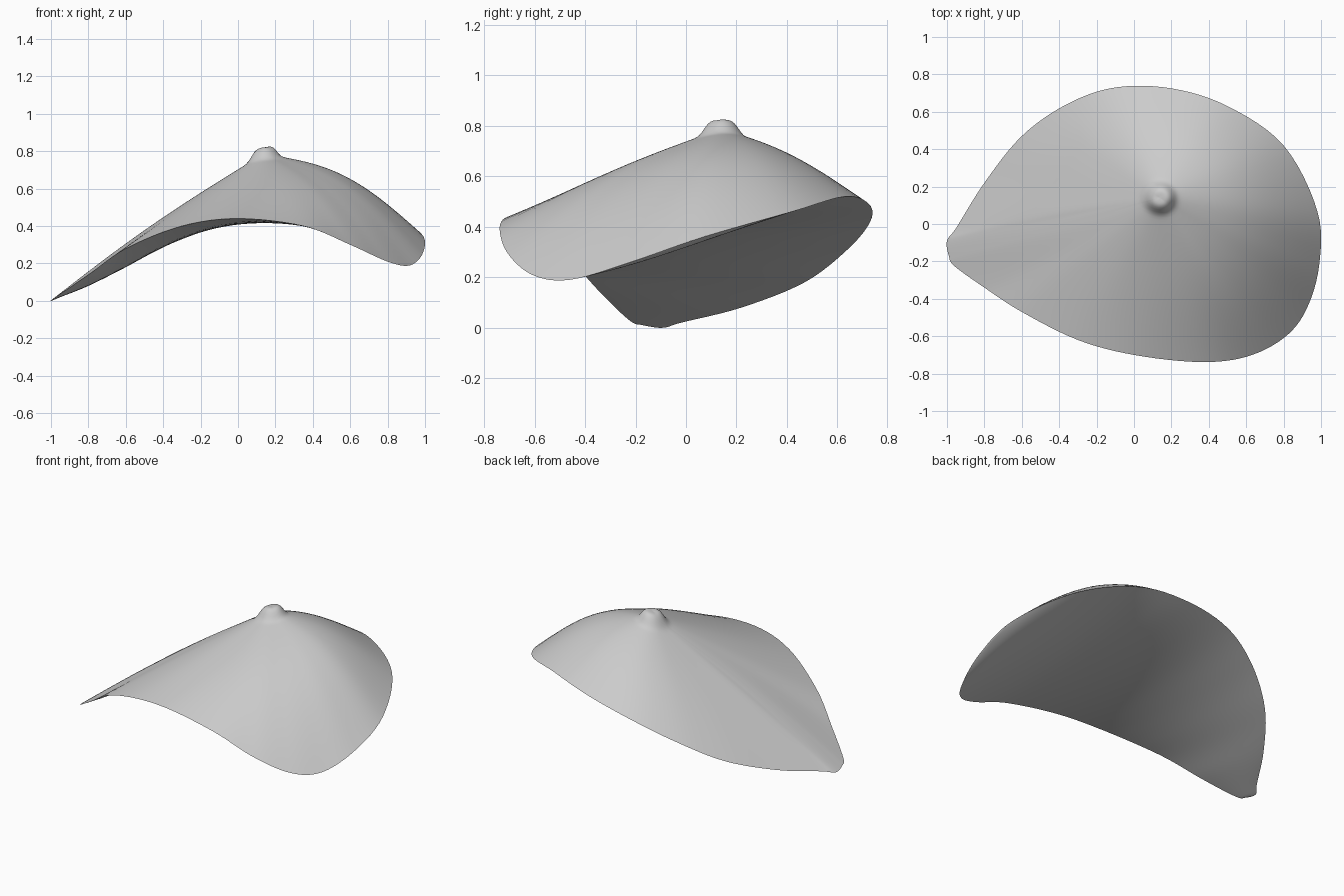
import bpy
import bmesh
import math
from mathutils import Vector

cube = bpy.data.objects.get("Cube")
if cube:
    bpy.data.objects.remove(cube, do_unlink=True)

# Rim control points, anticlockwise: x, y, height, outward bulge of the wall
RIM = [
    (-0.99, -0.17, 0.01, 0.03), (-0.96, -0.225, 0.03, 0.03),
    (-0.8, -0.34, 0.14, 0.02), (-0.6, -0.47, 0.28, 0.01),
    (-0.3, -0.62, 0.4, 0.005), (0, -0.7, 0.44, 0.005),
    (0.35, -0.738, 0.4, 0.03), (0.6, -0.71, 0.3, 0.07),
    (0.8, -0.61, 0.21, 0.1), (0.92, -0.46, 0.19, 0.12),
    (0.99, -0.22, 0.26, 0.12), (0.98, 0.07, 0.36, 0.11),
    (0.8, 0.42, 0.46, 0.08), (0.5, 0.63, 0.52, 0.05),
    (0.2, 0.725, 0.49, 0.04), (-0.1, 0.73, 0.42, 0.04),
    (-0.36, 0.64, 0.31, 0.04), (-0.6, 0.47, 0.18, 0.04),
    (-0.8, 0.22, 0.08, 0.04), (-0.95, -0.02, 0.02, 0.04),
    (-1, -0.09, 0, 0.03),
]
APEX = Vector((0.14, 0.14, 0.79))
STEPS = 6
RINGS = 44
SAG = 0.025


def smooth_loop(points, steps):
    """Closed spline passing through every point."""
    pts = [Vector(p) for p in points]
    n = len(pts)
    loop = []
    for i in range(n):
        a, b, c, d = (pts[(i + k) % n] for k in (-1, 0, 1, 2))
        for s in range(steps):
            u = s / steps
            loop.append(b + 0.5 * u * ((c - a) + u * ((2 * a - 5 * b + 4 * c - d)
                        + u * (3 * (b - c) + d - a))))
    return loop


def averaged(loop, reach):
    """Softer copy of a closed loop, so corners fade away from the rim."""
    n = len(loop)
    window = range(-reach, reach + 1)
    return [sum((loop[(i + k) % n] for k in window), Vector((0, 0, 0, 0))) / len(window)
            for i in range(n)]


def shell_point(rim, soft, t):
    """Point on the wall, from the apex at t = 0 to the rim at t = 1."""
    end = soft.lerp(rim, t)
    x = APEX.x + (end[0] - APEX.x) * t
    y = APEX.y + (end[1] - APEX.y) * t
    z = APEX.z + (end[2] - APEX.z) * t
    z += end[3] * math.sin(math.pi * t ** 1.1)
    # Small round-topped knob over the apex
    r = math.hypot(x - APEX.x, y - APEX.y)
    z += (0.03 + 0.45 * r) * math.exp(-(r / 0.07) ** 4)
    return Vector((x, y, z))


def at_x(side, x):
    """Point of a rim half, sorted by x, at the given x."""
    for a, b in zip(side, side[1:]):
        if x <= b.x:
            return a.lerp(b, (x - a.x) / max(b.x - a.x, 1e-6))
    return side[-1]


def add_object(name, bm, material):
    for face in bm.faces:
        face.smooth = True
    mesh = bpy.data.meshes.new(name)
    bm.to_mesh(mesh)
    bm.free()
    mesh.materials.append(material)
    bpy.context.collection.objects.link(bpy.data.objects.new(name, mesh))


# Plain grey
grey = bpy.data.materials.new("light_grey")
grey.use_nodes = True
colour = (0.6, 0.6, 0.6, 1)
grey.diffuse_color = colour
grey.node_tree.nodes["Principled BSDF"].inputs["Base Color"].default_value = colour

rim_loop = smooth_loop(RIM, STEPS)
soft_loop = averaged(rim_loop, 9)

# Upper shell made of rings around the apex
bm = bmesh.new()
tip = bm.verts.new(shell_point(rim_loop[0], soft_loop[0], 0))
previous = None
for k in range(1, RINGS + 1):
    t = (k / RINGS) ** 1.5
    ring = [bm.verts.new(shell_point(p, s, t)) for p, s in zip(rim_loop, soft_loop)]
    for i in range(len(ring)):
        j = (i + 1) % len(ring)
        if previous:
            bm.faces.new((previous[i], ring[i], ring[j], previous[j]))
        else:
            bm.faces.new((tip, ring[i], ring[j]))
    previous = ring
add_object("shell", bm, grey)

# Underside membrane, stretched between the front and back halves of the rim
points = [p.xyz for p in rim_loop]
n = len(points)
left = min(range(n), key=lambda i: points[i].x)
right = max(range(n), key=lambda i: points[i].x)
front = [points[(left + i) % n] for i in range((right - left) % n + 1)]
back = [points[(left - i) % n] for i in range((left - right) % n + 1)]
mid = (points[left].x + points[right].x) / 2
half = (points[right].x - points[left].x) / 2

bm = bmesh.new()
columns, rows = 80, 24
previous = None
for c in range(columns + 1):
    x = mid - half * math.cos(math.pi * c / columns)
    a, b = at_x(front, x), at_x(back, x)
    sag = SAG * (b - a).length
    strip = []
    for r in range(rows + 1):
        v = r / rows
        strip.append(bm.verts.new(a.lerp(b, v) - Vector((0, 0, 4 * sag * v * (1 - v)))))
    if previous:
        for r in range(rows):
            bm.faces.new((previous[r], previous[r + 1], strip[r + 1], strip[r]))
    previous = strip
bmesh.ops.remove_doubles(bm, verts=bm.verts, dist=1e-5)
add_object("underside", bm, grey)
